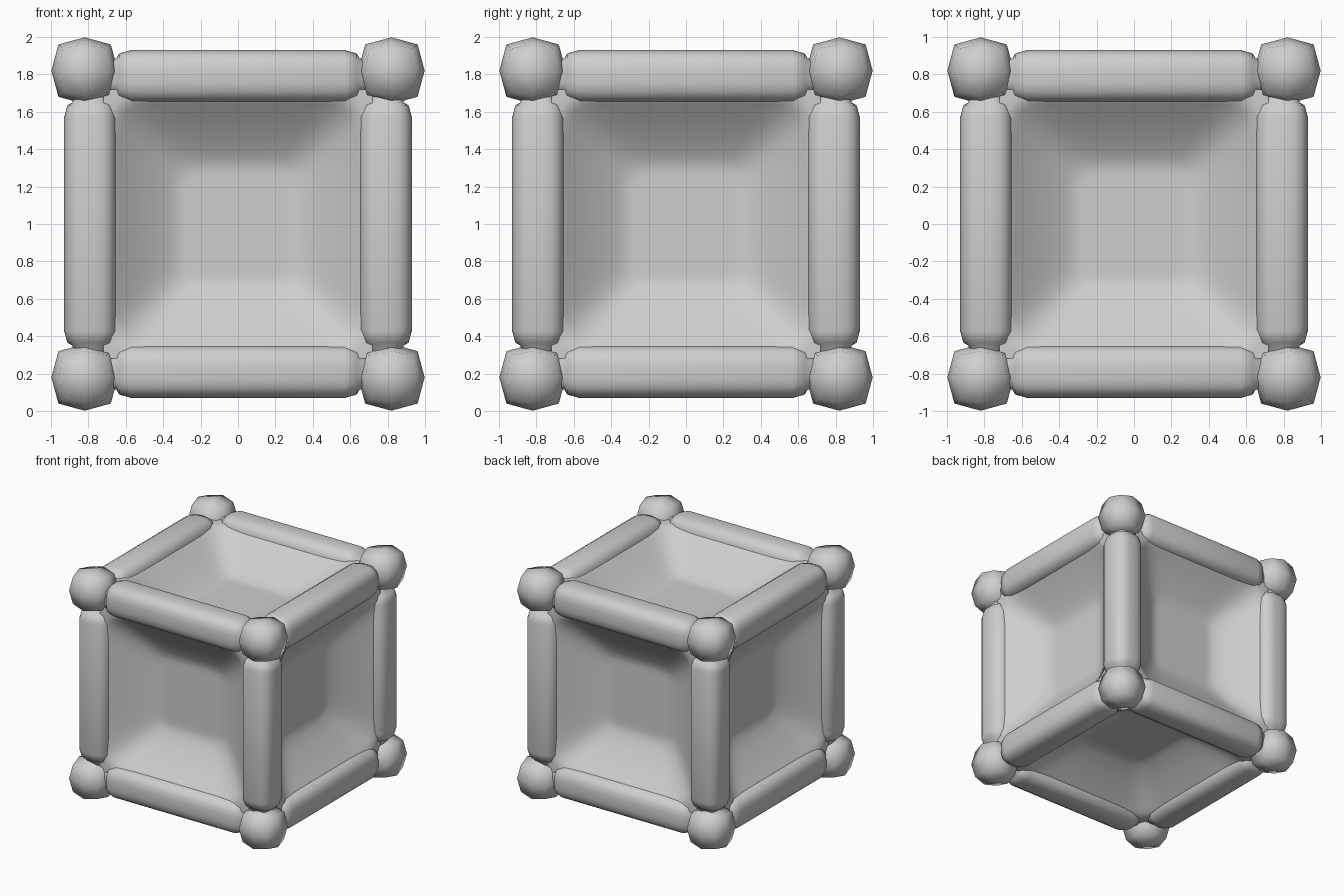
import bpy, bmesh
from math import sin, cos, pi
from itertools import product
from mathutils import Matrix, Vector

cube = bpy.data.objects.get("Cube")
if cube:
    bpy.data.objects.remove(cube, do_unlink=True)

# One plain grey for everything
grey = bpy.data.materials.new("light_grey")
grey.use_nodes = True
colour = (0.62, 0.62, 0.62, 1)
grey.diffuse_color = colour
grey.node_tree.nodes["Principled BSDF"].inputs["Base Color"].default_value = colour

BAR_CENTRE = 0.79
BALL_CENTRE = 0.82
LIFT = Vector((0, 0, 1))
AXES = {"x": Vector((1, 0, 0)), "y": Vector((0, 1, 0)), "z": Vector((0, 0, 1))}


def make_object(name, bm, matrix):
    bm.transform(Matrix.Translation(LIFT) @ matrix)
    mesh = bpy.data.meshes.new(name)
    bm.to_mesh(mesh)
    bm.free()
    mesh.materials.append(grey)
    mesh.shade_smooth()
    obj = bpy.data.objects.new(name, mesh)
    bpy.context.scene.collection.objects.link(obj)


def turn_to(direction):
    return direction.to_track_quat("Z", "Y").to_matrix().to_4x4()


# Corner balls: a cube divided once and rounded
for signs in product((-1, 1), repeat=3):
    bm = bmesh.new()
    bmesh.ops.create_cube(bm, size=2)
    bmesh.ops.subdivide_edges(bm, edges=bm.edges[:], cuts=1, use_grid_fill=True)
    reach = {1: 0.178, 2: 0.14, 3: 0.118}
    for v in bm.verts:
        v.co *= reach[sum(abs(c) > 0.5 for c in v.co)]
    make_object("corner_ball", bm, Matrix.Translation(Vector(signs) * BALL_CENTRE))


# Edge bars: softly squared rods that neck down where they enter the balls
BAR_PROFILE = [(0.57, 0.14), (0.635, 0.122), (0.65, 0.095), (0.8, 0.08)]
BAR_STATIONS = [(-a, r) for a, r in reversed(BAR_PROFILE)] + BAR_PROFILE
BAR_SIDES = 24


def soft_square(angle, radius):
    c, s = cos(angle), sin(angle)
    scale = radius / (abs(c) ** 3 + abs(s) ** 3) ** (1 / 3)
    return c * scale, s * scale


for axis, direction in AXES.items():
    others = [a for n, a in AXES.items() if n != axis]
    for s, t in product((-1, 1), repeat=2):
        bm = bmesh.new()
        rings = []
        for along, radius in BAR_STATIONS:
            rings.append([bm.verts.new((*soft_square(2 * pi * i / BAR_SIDES, radius), along))
                          for i in range(BAR_SIDES)])
        for a, b in zip(rings, rings[1:]):
            for i in range(BAR_SIDES):
                j = (i + 1) % BAR_SIDES
                bm.faces.new((a[i], a[j], b[j], b[i]))
        offset = (others[0] * s + others[1] * t) * BAR_CENTRE
        make_object("edge_bar", bm, Matrix.Translation(offset) @ turn_to(direction))


# Dished panels: flat floor with sides that slope up to the shoulders of the bars
def dish_height(x, y):
    spread = (abs(x) ** 8 + abs(y) ** 8) ** (1 / 8)
    rise = min(1.1, max(0, (spread - 0.3) / 0.35))
    return 0.62 + 0.225 * rise ** 1.3


for direction in AXES.values():
    for side in (-1, 1):
        bm = bmesh.new()
        bmesh.ops.create_grid(bm, x_segments=36, y_segments=36, size=0.72)
        for v in bm.verts:
            v.co.z = dish_height(v.co.x, v.co.y)
        make_object("panel", bm, turn_to(direction * side))
